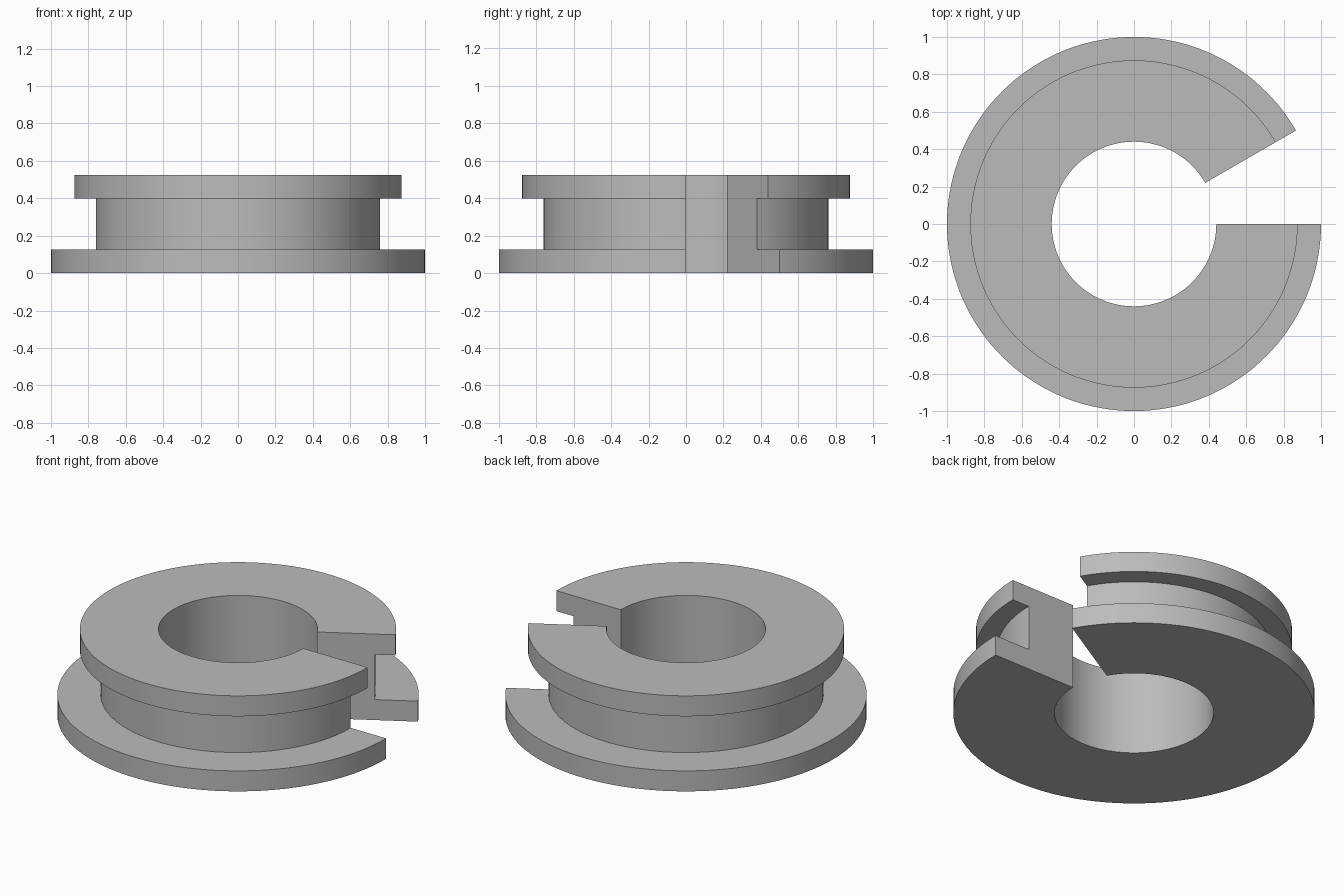
import bpy
import bmesh
from math import radians, cos, sin

cube = bpy.data.objects.get("Cube")
if cube:
    bpy.data.objects.remove(cube, do_unlink=True)

# Plain grey material
grey = bpy.data.materials.new("plain_grey")
grey.use_nodes = True
colour = (0.5, 0.5, 0.5, 1)
grey.diffuse_color = colour
grey.node_tree.nodes["Principled BSDF"].inputs["Base Color"].default_value = colour

# Spool cross-section: (radius, height), bottom flange, hub, top flange
BORE, HUB, TOP, BOTTOM = 0.44, 0.76, 0.875, 1.0
LOW, HIGH, HEIGHT = 0.125, 0.4, 0.525
profile = [(BORE, 0), (BOTTOM, 0), (BOTTOM, LOW), (HUB, LOW),
           (HUB, HIGH), (TOP, HIGH), (TOP, HEIGHT), (BORE, HEIGHT)]

# Sweep the section around z, leaving a 30 degree slot on the left
START, SWEEP, STEPS = radians(30), radians(330), 132
bm = bmesh.new()
rings = []
for i in range(STEPS + 1):
    a = START + SWEEP * i / STEPS
    rings.append([bm.verts.new((r * cos(a), r * sin(a), z)) for r, z in profile])
n = len(profile)
for ring, following in zip(rings, rings[1:]):
    for j in range(n):
        k = (j + 1) % n
        bm.faces.new((ring[j], following[j], following[k], ring[k]))

# Flat end walls of the slot
bm.faces.new(rings[0])
bm.faces.new(rings[-1][::-1])
bmesh.ops.recalc_face_normals(bm, faces=bm.faces)

mesh = bpy.data.meshes.new("slotted_spool")
bm.to_mesh(mesh)
bm.free()
mesh.materials.append(grey)
spool = bpy.data.objects.new("slotted_spool", mesh)
bpy.context.collection.objects.link(spool)

# Smooth curved walls, sharp rims
bpy.context.view_layer.objects.active = spool
spool.select_set(True)
bpy.ops.object.shade_smooth_by_angle(angle=radians(30))
